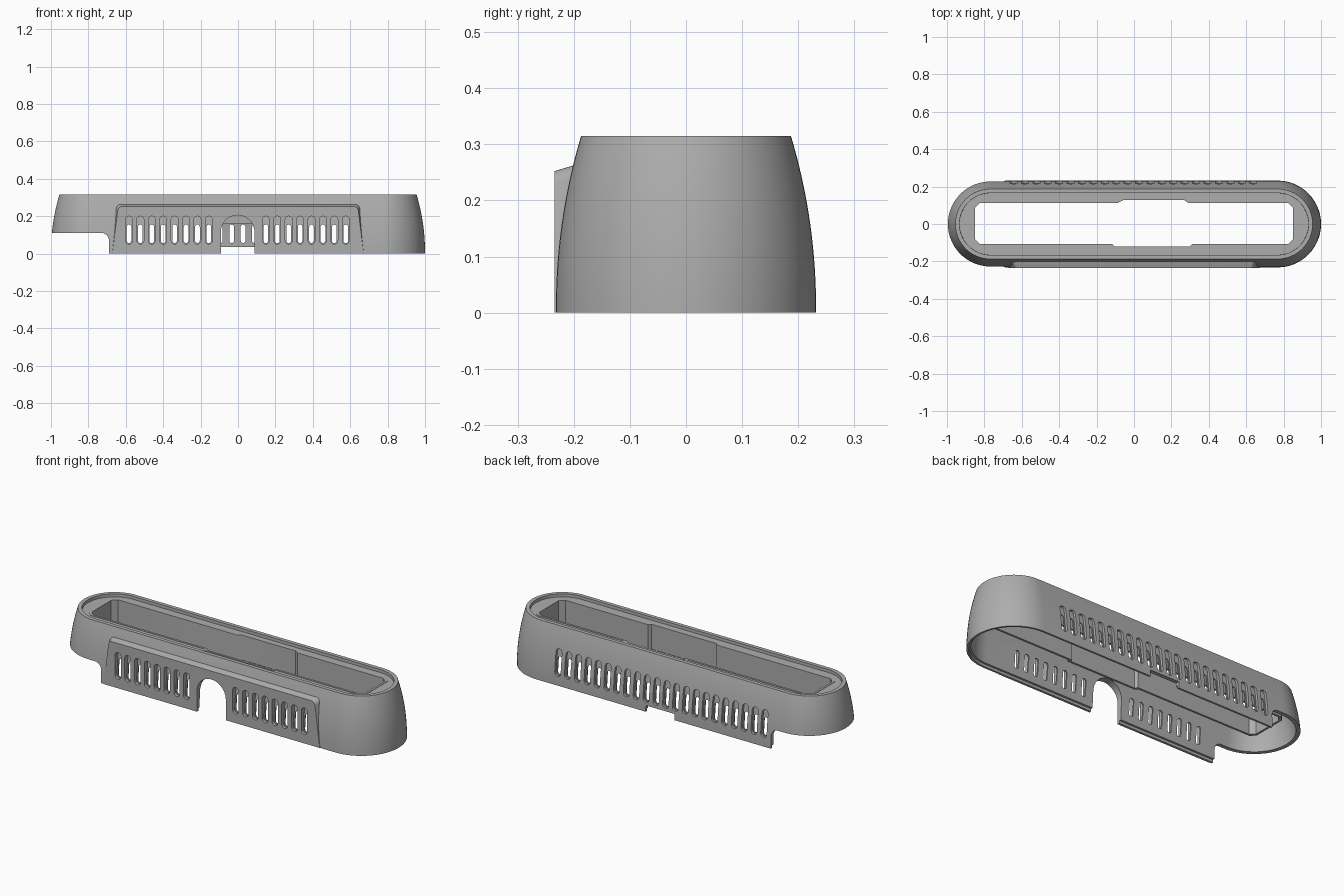
import bpy, bmesh, math

if "Cube" in bpy.data.objects:
    bpy.data.objects.remove(bpy.data.objects["Cube"], do_unlink=True)

HEIGHT, HALF_STRAIGHT, PITCH = 0.315, 0.768, 0.061
SLOT_START = -0.583

grey = bpy.data.materials.new("grey plastic")
grey.use_nodes = True
grey.diffuse_color = (0.42, 0.42, 0.42, 1)
grey.node_tree.nodes["Principled BSDF"].inputs["Base Color"].default_value = (0.42, 0.42, 0.42, 1)


def radius(z):
    """Outer end radius of the bulging wall at height z."""
    return 0.232 - 0.045 * (max(z, 0) / HEIGHT) ** 2.1


def skin(bm, loops):
    """Join loops of points into one closed solid."""
    rings = [[bm.verts.new(p) for p in loop] for loop in loops]
    n = len(rings[0])
    for a, b in zip(rings, rings[1:]):
        for i in range(n):
            j = (i + 1) % n
            bm.faces.new((a[i], a[j], b[j], b[i]))
    bm.faces.new(rings[0][::-1])
    bm.faces.new(rings[-1])


def make(name, solids):
    bm = bmesh.new()
    for loops in solids:
        skin(bm, loops)
    bmesh.ops.recalc_face_normals(bm, faces=bm.faces)
    mesh = bpy.data.meshes.new(name)
    bm.to_mesh(mesh)
    bm.free()
    mesh.materials.append(grey)
    ob = bpy.data.objects.new(name, mesh)
    bpy.context.collection.objects.link(ob)
    return ob


def combine(ob, other, operation="DIFFERENCE"):
    mod = ob.modifiers.new("cut", "BOOLEAN")
    mod.operation, mod.solver, mod.object = operation, "EXACT", other
    bpy.context.view_layer.objects.active = ob
    bpy.ops.object.modifier_apply(modifier=mod.name)
    bpy.data.objects.remove(other, do_unlink=True)


def arc(cx, cy, r, start, end, steps):
    angles = [math.radians(start + (end - start) * i / steps) for i in range(steps + 1)]
    return [(cx + r * math.cos(a), cy + r * math.sin(a)) for a in angles]


def stadium(r, z):
    pts = arc(HALF_STRAIGHT, 0, r, -90, 90, 32) + arc(-HALF_STRAIGHT, 0, r, 90, 270, 32)
    return [(x, y, z) for x, y in pts]


def along_y(points, y):
    return [(x, y, z) for x, z in points]


def slot(x, side, width, low, high, depth):
    """Round-ended slot whose floor follows the bulging wall."""
    r = width / 2
    pts = arc(x, high - r, r, 0, 180, 8) + arc(x, low + r, r, 180, 360, 8)
    inner = [(px, side * (radius(pz) - depth), pz) for px, pz in pts]
    return [along_y(pts, side * 0.3), inner]


def opening(t, z):
    """Long opening with cut corners and a shallow bay on each side."""
    hx, y0, y1, c, bay = 0.85 + t, -0.107 - t, 0.113 + t, 0.025, 0.014
    pts = [(hx - c, y1), (0.29 + t, y1), (0.27 + t, y1 + bay), (-0.06 - t, y1 + bay),
           (-0.085 - t, y1), (c - hx, y1), (-hx, y1 - c), (-hx, y0 + c), (c - hx, y0),
           (-0.115 - t, y0), (-0.105 - t, y0 - bay), (0.3 + t, y0 - bay),
           (0.31 + t, y0), (hx - c, y0), (hx, y0 + c), (hx, y1 - c)]
    return [(x, y, z) for x, y in pts]


def panel(grow):
    """Trapezoid with rounded top corners."""
    top, w, r = 0.252 + grow, 0.643 + grow, 0.025
    return ([(0.672 + grow, 0)] + arc(w - r, top - r, r, 10, 90, 6)
            + arc(r - w, top - r, r, 90, 170, 6) + [(-0.672 - grow, 0)])


# Outer shell with the raised front panel
heights = [HEIGHT * i / 16 for i in range(17)]
shell = make("outer_shell", [[stadium(radius(z), z) for z in heights]])
combine(shell, make("front_panel", [[along_y(panel(0), -0.234), along_y(panel(0.004), -0.222),
                                     along_y(panel(0.012), -0.195)]]), "UNION")

# Hollow inside with a stepped lip at the bottom edge
hollow = [stadium(0.221, -0.02), stadium(0.221, 0.015)]
hollow += [stadium(radius(z) - 0.022, z) for z in [0.0151 + 0.026 * i for i in range(11)]]
combine(shell, make("hollow", [hollow]))

# Recessed top ledge and its opening
combine(shell, make("ledge", [[stadium(0.165, 0.298), stadium(0.167, 0.4)]]))
combine(shell, make("ledge_opening", [[opening(0.006, 0.2), opening(0.006, 0.5)]]))

# Vent slots: wide shallow recess, then a narrower through slot
vents = [(k, -1) for k in range(20) if not 8 <= k <= 11] + [(k, 1) for k in range(-1, 21)]
for name, width, low, high, depth in (("vent_recess", 0.037, 0.051, 0.2, 0.013),
                                      ("vent_through", 0.025, 0.056, 0.155, 0.06)):
    combine(shell, make(name, [slot(SLOT_START + PITCH * k, side, width, low, high, depth)
                               for k, side in vents]))

# Front arch, rear bottom notch and raised end
arch = [(0.088, -0.1)] + arc(-0.002, 0.115, 0.09, 0, 180, 24) + [(-0.092, -0.1)]
combine(shell, make("arch", [[along_y(arch, -0.4), along_y(arch, 0)]]))
notch = [(0.088, -0.1), (0.088, 0.035), (-0.092, 0.035), (-0.092, -0.1)]
combine(shell, make("rear_notch", [[along_y(notch, 0), along_y(notch, 0.4)]]))
end_cut = [(-0.69, -0.1)] + arc(-0.73, 0.07, 0.04, 0, 90, 8) + [(-1.2, 0.11), (-1.2, -0.1)]
combine(shell, make("end_cut", [[along_y(end_cut, -0.4), along_y(end_cut, 0.4)]]))

# Inner sleeve hanging from the ledge
sleeve = make("inner_sleeve", [[opening(0.012, 0.16), opening(0.012, 0.3)]])
combine(sleeve, make("sleeve_hole", [[opening(0, 0.1), opening(0, 0.4)]]))

bpy.ops.object.select_all(action="DESELECT")
for ob in (shell, sleeve):
    ob.select_set(True)
bpy.context.view_layer.objects.active = shell
bpy.ops.object.shade_smooth_by_angle(angle=math.radians(30))
